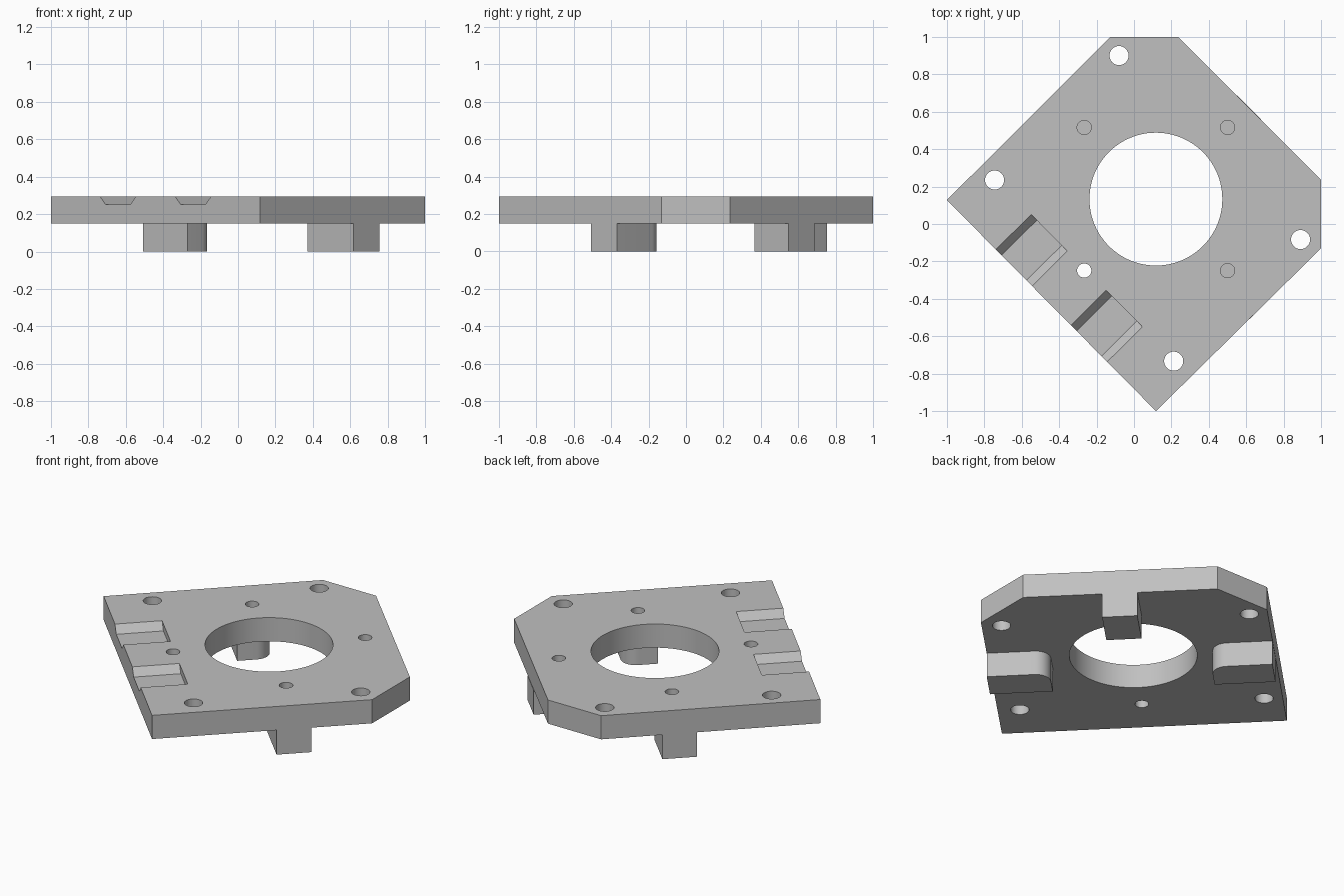
import bpy, bmesh, math
from mathutils import Vector

if "Cube" in bpy.data.objects:
    bpy.data.objects.remove(bpy.data.objects["Cube"], do_unlink=True)

BASE, TOP = 0.15, 0.295
grey = bpy.data.materials.new("plain grey")
grey.use_nodes = True
grey.diffuse_color = (0.53, 0.53, 0.53, 1)
grey.node_tree.nodes["Principled BSDF"].inputs["Base Color"].default_value = (0.53, 0.53, 0.53, 1)

# Plate directions: along the pocket edge, and inward from it
ALONG = Vector((1.1176, -1.128)).normalized()
INWARD = Vector((-ALONG.y, ALONG.x))


def new_object(name, bm):
    bmesh.ops.recalc_face_normals(bm, faces=bm.faces[:])
    mesh = bpy.data.meshes.new(name)
    bm.to_mesh(mesh)
    bm.free()
    mesh.materials.append(grey)
    obj = bpy.data.objects.new(name, mesh)
    bpy.context.collection.objects.link(obj)
    return obj


def sweep(name, points, offset):
    """Extrude a flat outline of 3D points along an offset."""
    bm = bmesh.new()
    face = bm.faces.new([bm.verts.new(p) for p in points])
    out = bmesh.ops.extrude_face_region(bm, geom=[face], use_keep_orig=True)
    verts = [g for g in out["geom"] if isinstance(g, bmesh.types.BMVert)]
    bmesh.ops.translate(bm, vec=offset, verts=verts)
    return new_object(name, bm)


def circle(x, y, r, n):
    return [(x + r * math.cos(math.tau * i / n), y + r * math.sin(math.tau * i / n), BASE - 0.05)
            for i in range(n)]


def leg(name, corner, inward, side, length, radius):
    """Block from a plate edge inward; the far inner corner is rounded."""
    corner, width = Vector(corner), 0.196
    pts = [corner + side * width, corner, corner + inward * length]
    if radius:
        centre = corner + inward * (length - radius) + side * (width - radius)
        pts += [centre + radius * (inward * math.cos(a) + side * math.sin(a))
                for a in (math.pi / 2 * i / 12 for i in range(13))]
    else:
        pts.append(corner + inward * length + side * width)
    return sweep(name, [(p.x, p.y, 0) for p in pts], (0, 0, BASE))


# Plate with two clipped corners
outline = [(-1, 0.128), (0.1176, -1), (1, -0.13), (1, 0.235), (0.235, 1), (-0.125, 1)]
plate = sweep("plate", [(x, y, BASE) for x, y in outline], (0, 0, TOP - BASE))

# Cutters: bore, mounting holes and screw holes
holes = [(0.117, 0.133, 0.355, 96)]
holes += [(x, y, 0.051, 40) for x, y in
          ((-0.08, 0.90), (-0.745, 0.235), (0.89, -0.083), (0.212, -0.733))]
holes += [(x, y, 0.038, 32) for x in (-0.266, 0.5) for y in (-0.249, 0.516)]
cutters = [sweep("hole_cutter", circle(*h), (0, 0, 0.3)) for h in holes]

# Cutters: two bevelled pockets open to the edge
for start in ((-0.738, -0.136), (-0.337, -0.541)):
    origin = Vector(start) - INWARD * 0.05
    profile = [(-0.04, 0.04), (0.043, -0.043), (0.232, -0.043), (0.315, 0.04)]
    pts = [(*(origin + ALONG * s), TOP + z) for s, z in profile]
    cutters.append(sweep("pocket_cutter", pts, (*(INWARD * 0.315), 0)))

for cutter in cutters:
    cutter.hide_render = True
    mod = plate.modifiers.new("cut", "BOOLEAN")
    mod.operation, mod.solver, mod.object = "DIFFERENCE", "EXACT", cutter

# Bake the cuts and remove the cutters
bpy.context.view_layer.update()
baked = bpy.data.meshes.new_from_object(plate.evaluated_get(bpy.context.evaluated_depsgraph_get()))
plate.modifiers.clear()
plate.data = baked
for cutter in cutters:
    bpy.data.objects.remove(cutter, do_unlink=True)

# Three legs under the plate, which close the screw holes above them
legs = [leg("right_leg", (-0.508, 0.617), ALONG, INWARD, 0.34, 0.085),
        leg("left_leg", (0.617, -0.508), -ALONG, INWARD, 0.35, 0.085),
        leg("back_leg", (0.69, 0.547), -INWARD, -ALONG, 0.255, 0)]

bpy.ops.object.select_all(action="DESELECT")
for obj in [plate] + legs:
    obj.select_set(True)
bpy.context.view_layer.objects.active = plate
bpy.ops.object.shade_smooth_by_angle(angle=math.radians(30))
